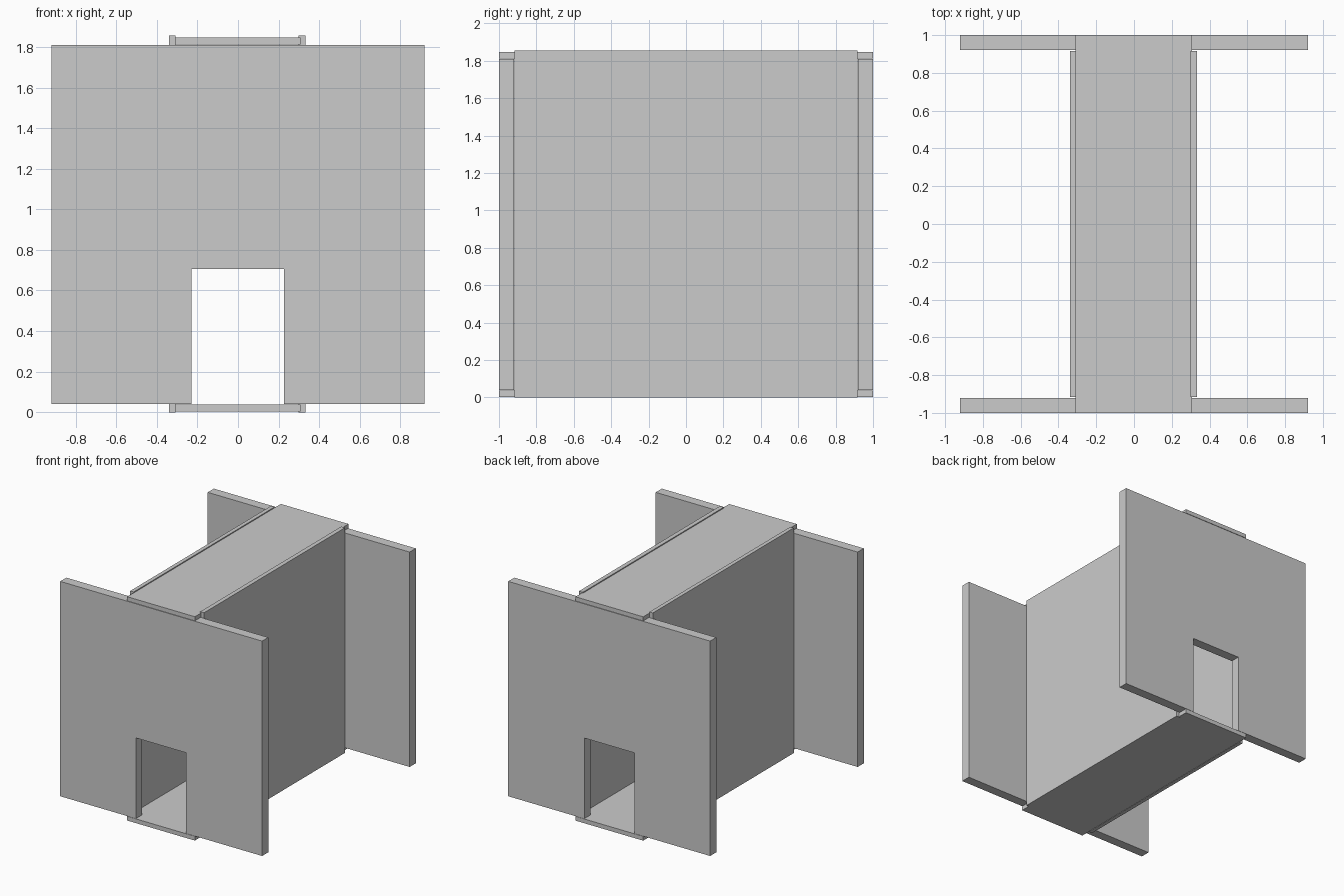
import bpy, bmesh

if "Cube" in bpy.data.objects:
    bpy.data.objects.remove(bpy.data.objects["Cube"])


def new_object(name, bm):
    bmesh.ops.recalc_face_normals(bm, faces=bm.faces)
    mesh = bpy.data.meshes.new(name)
    bm.to_mesh(mesh)
    bm.free()
    obj = bpy.data.objects.new(name, mesh)
    bpy.context.collection.objects.link(obj)
    return obj


def box(name, lo, hi):
    bm = bmesh.new()
    bmesh.ops.create_cube(bm, size=1)
    for v in bm.verts:
        v.co = [(a + b) / 2 + c * (b - a) for a, b, c in zip(lo, hi, v.co)]
    return new_object(name, bm)


def end_panel(name, y0, y1):
    # Square panel with a doorway notch open at the bottom edge
    profile = [(-0.92, 0.04), (-0.23, 0.04), (-0.23, 0.705), (0.227, 0.705),
               (0.227, 0.04), (0.92, 0.04), (0.92, 1.81), (-0.92, 1.81)]
    bm = bmesh.new()
    face = bm.faces.new([bm.verts.new((x, y0, z)) for x, z in profile])
    result = bmesh.ops.extrude_face_region(bm, geom=[face], use_keep_orig=True)
    moved = [g for g in result["geom"] if isinstance(g, bmesh.types.BMVert)]
    bmesh.ops.translate(bm, verts=moved, vec=(0, y1 - y0, 0))
    return new_object(name, bm)


# Front and back panels
end_panel("front_panel", -1.0, -0.92)
end_panel("back_panel", 0.92, 1.0)

# Floor and roof strips running the full depth
box("floor_strip", (-0.31, -1, 0.003), (0.307, 1, 0.038))
box("roof_strip", (-0.31, -1, 1.813), (0.307, 1, 1.847))

# Side walls, each made of two stacked boards
for side, x0, x1 in (("left", -0.34, -0.308), ("right", 0.298, 0.333)):
    box(side + "_lower_wall", (x0, -0.917, 0.0), (x1, 0.917, 1.23))
    box(side + "_upper_wall", (x0, -0.917, 1.23), (x1, 0.917, 1.855))
